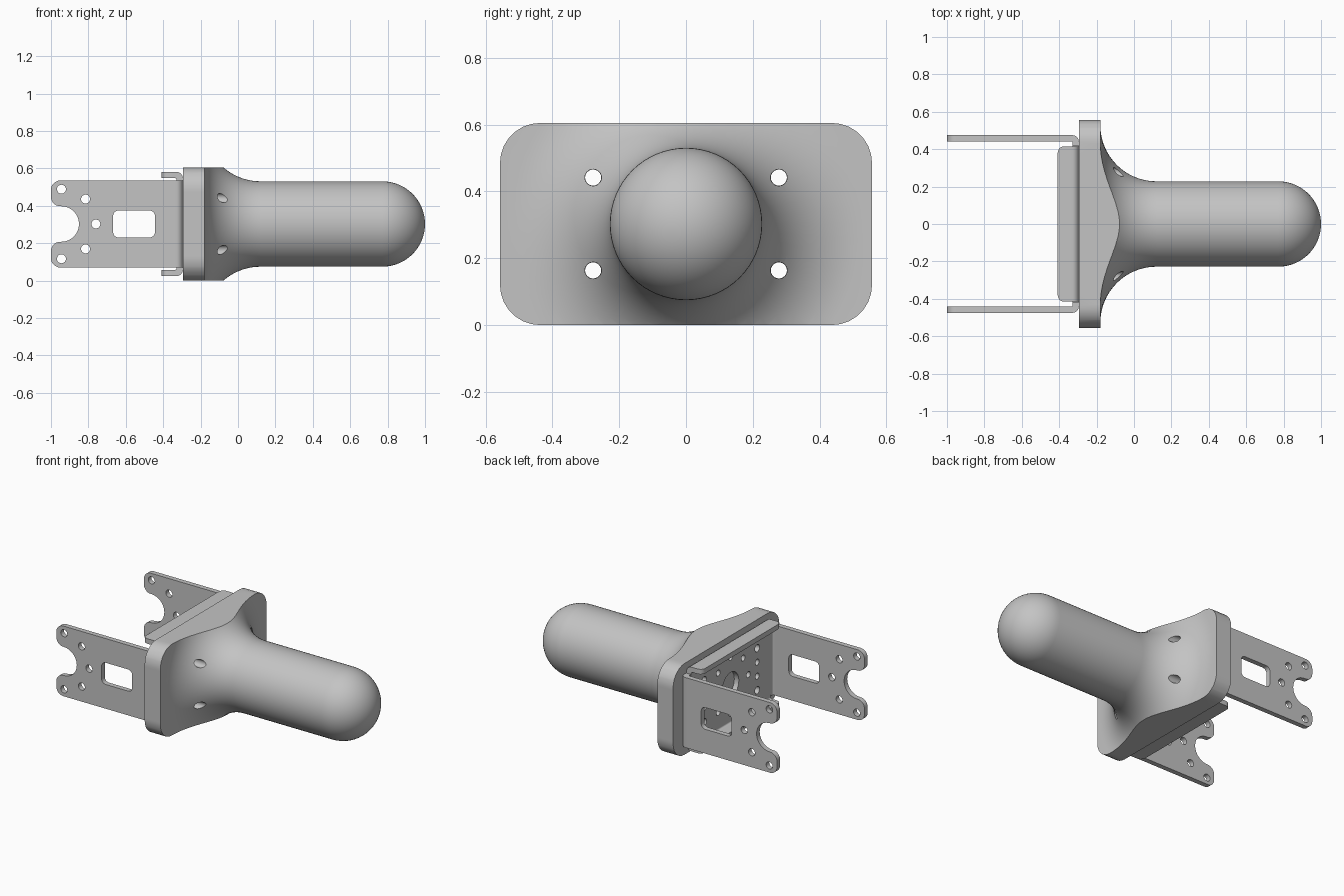
import bpy, bmesh, math
from mathutils import Vector

if "Cube" in bpy.data.objects:
    bpy.data.objects.remove(bpy.data.objects["Cube"])

MID = 0.3025      # height of the handle axis
BACK = -0.295     # face where bracket meets mount
SHEET = 0.033     # bracket sheet thickness

grey = bpy.data.materials.new("plain grey")
grey.use_nodes = True
grey.diffuse_color = (0.55, 0.55, 0.55, 1)
grey.node_tree.nodes["Principled BSDF"].inputs["Base Color"].default_value = (0.55, 0.55, 0.55, 1)


def rounded(corners, steps=7):
    """Outline from (u, v, radius) corners with filleted bends."""
    out = []
    for i, (u, v, r) in enumerate(corners):
        p = Vector((u, v))
        if r == 0:
            out.append(p)
            continue
        a = (Vector(corners[i - 1][:2]) - p).normalized()
        b = (Vector(corners[(i + 1) % len(corners)][:2]) - p).normalized()
        half = a.angle(b) / 2
        centre = p + (a + b).normalized() * r / math.sin(half)
        start = p + a * r / math.tan(half) - centre
        end = p + b * r / math.tan(half) - centre
        turn = math.pi - 2 * half
        for k in range(steps + 1):
            t = turn * k / steps
            out.append(centre + (start * math.sin(turn - t) + end * math.sin(t)) / math.sin(turn))
    return out


def rect(u0, u1, v0, v1, r=0):
    return rounded([(u0, v0, r), (u1, v0, r), (u1, v1, r), (u0, v1, r)])


def circle(u, v, r, n=24):
    return [Vector((u + r * math.cos(k * math.tau / n), v + r * math.sin(k * math.tau / n))) for k in range(n)]


def add_object(name, mesh):
    ob = bpy.data.objects.new(name, mesh)
    bpy.context.collection.objects.link(ob)
    mesh.materials.clear()
    mesh.materials.append(grey)
    return ob


def prism(name, outlines, axis, w0, w1):
    """Extrude outlines (inner ones become holes) from w0 to w1 along an axis."""
    curve = bpy.data.curves.new(name, "CURVE")
    curve.dimensions = "2D"
    curve.fill_mode = "BOTH"
    curve.extrude = (w1 - w0) / 2
    for line in outlines:
        s = curve.splines.new("POLY")
        s.points.add(len(line) - 1)
        for pt, p in zip(s.points, line):
            pt.co = (p.x, p.y, 0, 1)
        s.use_cyclic_u = True
    tmp = bpy.data.objects.new(name + "_outline", curve)
    bpy.context.collection.objects.link(tmp)
    graph = bpy.context.evaluated_depsgraph_get()
    mesh = bpy.data.meshes.new_from_object(tmp.evaluated_get(graph))
    bpy.data.objects.remove(tmp)
    bm = bmesh.new()
    bm.from_mesh(mesh)
    bmesh.ops.remove_doubles(bm, verts=bm.verts, dist=1e-5)
    for vert in bm.verts:
        u, v, w = vert.co
        w += (w0 + w1) / 2
        vert.co = {"x": (w, u, v + MID), "y": (u, w, v + MID), "z": (u, v, w + MID)}[axis]
    bmesh.ops.recalc_face_normals(bm, faces=bm.faces)
    bm.to_mesh(mesh)
    bm.free()
    return add_object(name, mesh)


def cut(ob, cutter, operation):
    mod = ob.modifiers.new("cut", "BOOLEAN")
    mod.operation = operation
    mod.solver = "EXACT"
    mod.object = cutter
    graph = bpy.context.evaluated_depsgraph_get()
    mesh = bpy.data.meshes.new_from_object(ob.evaluated_get(graph))
    ob.modifiers.clear()
    ob.data = mesh
    bpy.data.objects.remove(cutter)


# Handle: revolved profile with a round tip and a wide flare into the mount
R, FLARE = 0.228, 0.3
profile = [(BACK, 0), (BACK, 0.75), (-0.18, 0.75)]
for k in range(17):
    a = math.pi / 2 * k / 16
    profile.append((0.12 - FLARE * math.cos(a), R + FLARE - FLARE * math.sin(a)))
for k in range(17):
    a = math.pi / 2 * k / 16
    profile.append((1 - R + R * math.sin(a), R * math.cos(a)))
bm = bmesh.new()
verts = [bm.verts.new((x, r, MID)) for x, r in profile]
edges = [bm.edges.new(pair) for pair in zip(verts, verts[1:])]
bmesh.ops.spin(bm, geom=verts + edges, cent=(0, 0, MID), axis=(1, 0, 0), angle=math.tau, steps=64)
bmesh.ops.remove_doubles(bm, verts=bm.verts, dist=1e-4)
bmesh.ops.recalc_face_normals(bm, faces=bm.faces)
mesh = bpy.data.meshes.new("handle_and_mount")
bm.to_mesh(mesh)
bm.free()
handle = add_object("handle_and_mount", mesh)

# Trim the flare to the rounded mount and drill the bolt holes
bolts = [(sy * 0.278, sz * 0.139) for sy in (-1, 1) for sz in (-1, 1)]
cut(handle, prism("mount_trim", [rect(-0.557, 0.557, -MID, MID, 0.12)], "x", -0.5, 1.2), "INTERSECT")
cut(handle, prism("bolt_cutter", [circle(y, z, 0.025) for y, z in bolts], "x", -0.5, 0.6), "DIFFERENCE")

# Bracket back plate with centre hole, bolt holes and a ring of small holes
ARM, LIP = 0.475, 0.279       # outer reach of side arms and of top/bottom lips
TALL, WIDE = 0.2325, 0.415    # half height of arms, half width of lips
BEND = 0.055
holes = [circle(0, 0, 0.085, 32)] + [circle(y, z, 0.024) for y, z in bolts]
holes += [circle(y, z / 3, 0.02) for y, z in bolts]
for k in range(8):
    a = k * math.tau / 8
    holes.append(circle(0.185 * math.cos(a), 0.185 * math.sin(a), 0.02))
plate = rect(BEND - ARM, ARM - BEND, BEND - LIP, LIP - BEND)
parts = [handle, prism("bracket_back_plate", [plate] + holes, "x", BACK - SHEET, BACK)]


def bend(name, reach, side, axis, half):
    """Folded sheet corner joining the back plate to an arm or lip."""
    o, i, x = reach, reach - SHEET, BACK - 0.05
    shape = [(x, o, 0), (BACK, o, 0.035), (BACK, o - BEND, 0),
             (BACK - SHEET, o - BEND, 0), (BACK - SHEET, i, 0.01), (x, i, 0)]
    line = rounded([(u, side * v, r) for u, v, r in shape])
    return prism(name, [line], axis, -half, half)


# Side arms: forked end, pin holes and a window
arm = rounded([(BACK - 0.05, -TALL, 0), (BACK - 0.05, TALL, 0), (-1, TALL, 0.05),
               (-1, 0.095, 0.05), (-0.85, 0.095, 0.0949), (-0.85, -0.095, 0.0949),
               (-1, -0.095, 0.05), (-1, -TALL, 0.05)])
cutouts = [rect(-0.668, -0.444, -0.072, 0.072, 0.03), circle(-0.76, 0, 0.024)]
for s in (-1, 1):
    cutouts += [circle(-0.944, s * 0.186, 0.024), circle(-0.815, s * 0.133, 0.024)]

for s, side, level in ((-1, "front", "lower"), (1, "back", "upper")):
    w0, w1 = sorted((s * (ARM - SHEET), s * ARM))
    parts.append(prism(side + "_arm", [arm] + cutouts, "y", w0, w1))
    parts.append(bend(side + "_arm_bend", ARM, s, "z", TALL))
    # Stiffening lips above and below the back plate
    lip = rounded([(BACK - 0.05, -WIDE, 0), (BACK - 0.05, WIDE, 0),
                   (-0.408, WIDE, 0.035), (-0.408, -WIDE, 0.035)])
    w0, w1 = sorted((s * (LIP - SHEET), s * LIP))
    parts.append(prism(level + "_lip", [lip], "z", w0, w1))
    parts.append(bend(level + "_lip_bend", LIP, s, "y", WIDE))

# Smooth curved faces, keep sheet edges crisp
bpy.ops.object.select_all(action="DESELECT")
for ob in parts:
    ob.select_set(True)
bpy.context.view_layer.objects.active = handle
bpy.ops.object.shade_smooth_by_angle(angle=math.radians(30))
